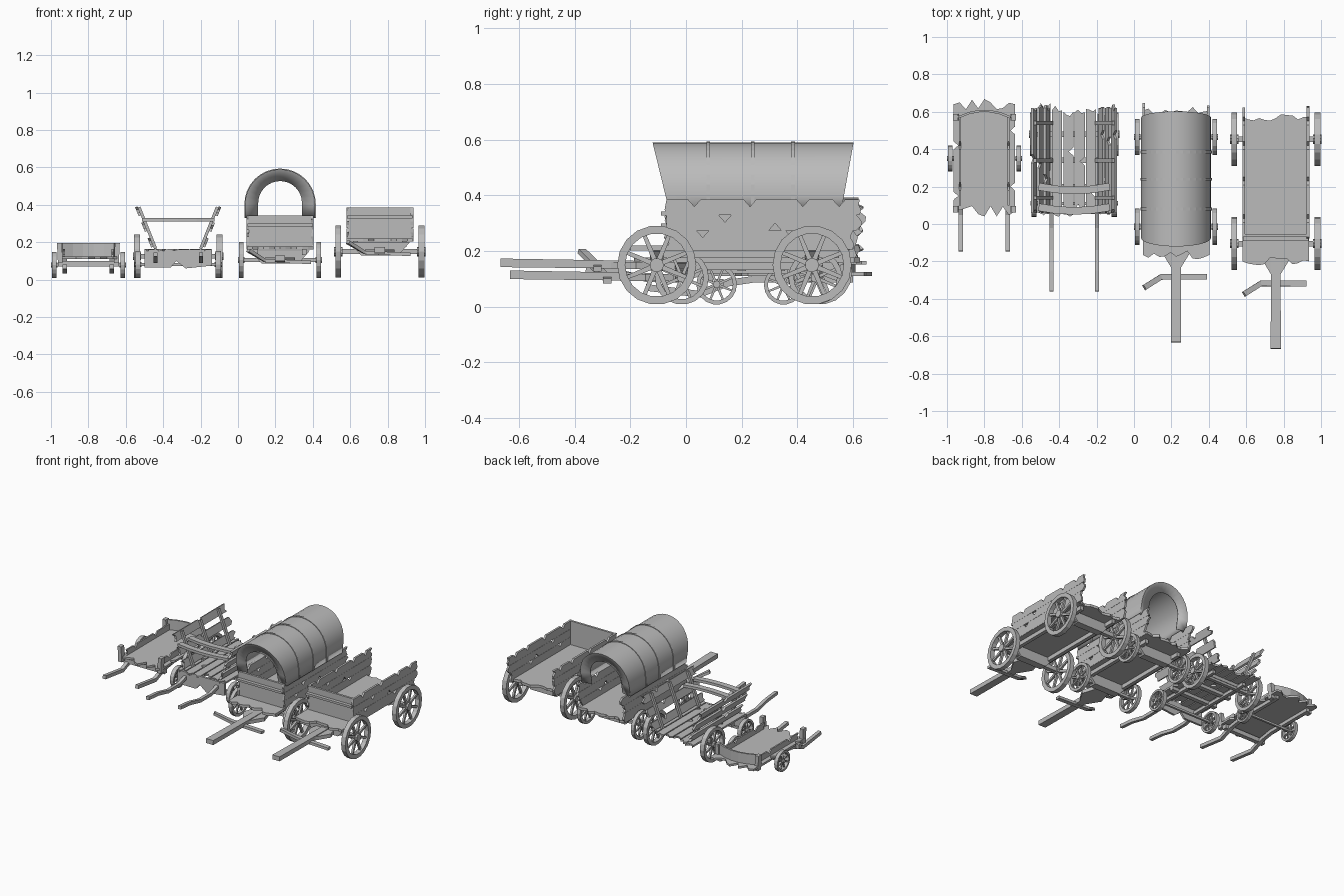
import bpy, bmesh, math, random
from mathutils import Vector

random.seed(4)
if "Cube" in bpy.data.objects:
    bpy.data.objects.remove(bpy.data.objects["Cube"])

mat = bpy.data.materials.new("weathered grey wood")
mat.use_nodes = True
GREY = (0.5, 0.5, 0.5, 1)
mat.diffuse_color = GREY
mat.node_tree.nodes["Principled BSDF"].inputs["Base Color"].default_value = GREY
X, Y, Z = Vector((1, 0, 0)), Vector((0, 1, 0)), Vector((0, 0, 1))


def finish(name, bm):
    bmesh.ops.recalc_face_normals(bm, faces=bm.faces)
    me = bpy.data.meshes.new(name)
    bm.to_mesh(me)
    bm.free()
    me.materials.append(mat)
    ob = bpy.data.objects.new(name, me)
    bpy.context.collection.objects.link(ob)
    return ob


def loft(bm, sections, ring=True, loop=False, caps=True):
    rows = [[bm.verts.new(p) for p in s] for s in sections]
    n = len(rows[0])
    for i in range(len(rows) if loop else len(rows) - 1):
        a, b = rows[i], rows[(i + 1) % len(rows)]
        for j in range(n if ring else n - 1):
            k = (j + 1) % n
            bm.faces.new((a[j], a[k], b[k], b[j]))
    if caps and not loop:
        bm.faces.new(rows[0])
        bm.faces.new(rows[-1])


def add_beam(bm, path, w, h, taper=1.0):
    # rectangular section swept along a path
    path = [Vector(p) for p in path]
    secs = []
    for i, p in enumerate(path):
        t = (path[min(i + 1, len(path) - 1)] - path[max(i - 1, 0)]).normalized()
        side = X if abs(t.z) > 0.95 else t.cross(Z).normalized()
        up = side.cross(t)
        s = 1 + (taper - 1) * i / (len(path) - 1)
        secs.append([p + side * w * s * a / 2 + up * h * s * b / 2
                     for a, b in ((-1, -1), (1, -1), (1, 1), (-1, 1))])
    loft(bm, secs)


def beam(name, path, w, h, taper=1.0):
    bm = bmesh.new()
    add_beam(bm, path, w, h, taper)
    return finish(name, bm)


def plate(name, pts, origin, u, v, t):
    # flat polygon in the u, v plane with thickness t
    bm = bmesh.new()
    o, n = Vector(origin), u.cross(v).normalized() * t / 2
    loft(bm, [[o + u * a + v * b + n * s for a, b in pts] for s in (-1, 1)])
    return finish(name, bm)


def board(u0, u1, v0, v1, top=(), low=(), rag0=0.0, rag1=0.0, steps=3):
    # plank outline with triangular chips in its edges and ragged ends
    def edge(chips, v, d):
        return [q for c in chips for q in ((c - 0.022, v), (c, v + d), (c + 0.022, v))]

    def end(u, rag):
        vs = [v0 + (v1 - v0) * i / steps for i in range(1, steps)]
        return [(u + random.uniform(-rag, rag), b) for b in vs] if rag else []
    return ([(u0, v0)] + edge(low, v0, 0.025) + [(u1, v0)] + end(u1, rag1) + [(u1, v1)]
            + edge(top, v1, -0.025)[::-1] + [(u0, v1)] + end(u0, rag0)[::-1])


def wheel(name, x, y, r, w, spokes=8, sides=18):
    bm = bmesh.new()

    def at(a, rad, dx):
        return Vector((x + dx, y + rad * math.cos(a), r + 0.008 + rad * math.sin(a)))
    angs = [math.tau * i / sides for i in range(sides)]
    loft(bm, [[at(a, q, d) for q, d in ((r, -w / 2), (r, w / 2), (r * 0.8, w / 2), (r * 0.8, -w / 2))]
              for a in angs], loop=True)
    loft(bm, [[at(a, r * 0.18, d) for a in angs[::2]] for d in (-w * 0.7, w * 0.7)])
    for i in range(spokes):
        a = math.tau * (i + 0.5) / spokes
        add_beam(bm, [at(a, r * 0.1, 0), at(a, r * 0.84, 0)], w * 0.5, r * 0.13, 0.75)
    return finish(name, bm)


def axle(tag, cx, half, y, r, w):
    for s, side in ((-1, "right"), (1, "left")):
        wheel(f"{tag}_{side}_wheel", cx + s * half, y, r, w)
    beam(f"{tag}_axle", [(cx - half, y, r + 0.008), (cx + half, y, r + 0.008)], r * 0.2, r * 0.2)


def big_wagon(tag, cx, dz, r, wheel_ys, half, w, dy):
    # floor with splintered ends
    plate(tag + "_floor", [(b, a) for a, b in board(-0.2, 0.57, -0.178, 0.178, rag0=0.025, rag1=0.02, steps=12)],
          (cx, dy, 0.212 + dz), X, Y, 0.018)
    # three chipped planks on each side
    rows = (((0.205, 0.274), (0.06, 0.38), ()),
            ((0.275, 0.329), (0.14,), (0.32,)),
            ((0.33, 0.385), (0.03, 0.23, 0.42, 0.55), ()))
    for s, side in ((-1, "right"), (1, "left")):
        for i, ((z0, z1), top, low) in enumerate(rows):
            plate(f"{tag}_{side}_plank_{i}", board(-0.07, 0.6 + 0.012 * i, z0, z1, top, low, 0.01, 0.025),
                  (cx + s * 0.172, 0, dz), Y, Z, 0.014)
    # front wall, its rail, bolsters, axles and underframe
    plate(tag + "_front_wall", board(-0.17, 0.17, 0.21, 0.385), (cx, -0.06, dz), X, Z, 0.015)
    beam(tag + "_front_rail", [(cx - 0.175, -0.075, 0.335 + dz), (cx + 0.175, -0.075, 0.335 + dz)], 0.03, 0.015)
    for y in wheel_ys:
        plate(tag + "_bolster", [(-0.16, 0.2), (-0.1, 0.13), (0.1, 0.13), (0.16, 0.2)], (cx, y, dz), X, Z, 0.05)
        axle(tag, cx, half, y, r, w)
    for s in (-1, 1):
        beam(tag + "_frame_rail", [(cx + s * 0.13, -0.12, 0.19 + dz), (cx + s * 0.13, 0.55, 0.19 + dz)], 0.025, 0.03)
    # draw pole with its fork and broken crossbar
    tip = -0.667 + dy
    beam(tag + "_draw_pole", [(cx, -0.1, 0.15 + dz), (cx, tip, 0.158 + dz)], 0.05, 0.028, 1.1)
    plate(tag + "_pole_fork", [(-0.08, -0.18), (-0.025, -0.27), (0.025, -0.27), (0.08, -0.18), (0.05, -0.08), (-0.05, -0.08)],
          (cx, dy, 0.148 + dz), X, Y, 0.025)
    beam(tag + "_crossbar", [(cx + 0.165, -0.318 + dy, 0.135 + dz), (cx - 0.08, -0.318 + dy, 0.145 + dz),
                             (cx - 0.17, -0.375 + dy, 0.2 + dz)], 0.03, 0.018)


big_wagon("open_wagon", 0.758, 0.0, 0.142, (-0.105, 0.453), 0.222, 0.032, 0.0)
CX = 0.225
big_wagon("covered_wagon", CX, -0.043, 0.097, (-0.015, 0.465), 0.207, 0.025, 0.035)


# canvas cover with flared ends drawn in to a smaller opening
def arch(rad, zc, y_at):
    pts = [(-rad, 0.33)] + [(-rad * math.cos(math.pi * i / 16), zc + rad * math.sin(math.pi * i / 16))
                            for i in range(17)] + [(rad, 0.33)]
    return [(CX + a, y_at(z), z) for a, z in pts]


def front(z):
    return -0.07 - 0.05 * (z - 0.385) / 0.205


def back(z):
    return 0.565 + 0.037 * (z - 0.385) / 0.205


bm = bmesh.new()
loft(bm, [arch(0.117, 0.41, lambda z: front(z) + 0.012), arch(0.187, 0.403, front),
          arch(0.187, 0.403, back), arch(0.117, 0.41, lambda z: back(z) - 0.012)], ring=False, caps=False)
cover = finish("canvas_cover", bm)
cover.modifiers.new("thickness", "SOLIDIFY").thickness = 0.006
bpy.context.view_layer.objects.active = cover
cover.select_set(True)
bpy.ops.object.shade_smooth_by_angle(angle=math.radians(30))
for y in (0.08, 0.24, 0.385):
    bm = bmesh.new()
    loft(bm, [arch(0.186, 0.403, lambda z: y - 0.007), arch(0.191, 0.403, lambda z: y - 0.007),
              arch(0.191, 0.403, lambda z: y + 0.007), arch(0.186, 0.403, lambda z: y + 0.007)],
         ring=False, loop=True)
    finish("cover_hoop", bm)

# hay cart: separate floor planks with ragged ends
HX = -0.32
for i in range(6):
    x0 = -0.18 + i * 0.061
    ends = (random.uniform(0.05, 0.08), random.uniform(0.59, 0.65))
    pts = board(ends[0], ends[1], x0, x0 + 0.054, (random.uniform(0.15, 0.5),), (), 0.025, 0.025)
    plate("hay_cart_floor_plank", [(b, a) for a, b in pts], (HX, 0, 0.158), X, Y, 0.012)
plate("hay_cart_front_board", [(-0.18, 0.16), (-0.18, 0.065), (-0.04, 0.065), (-0.01, 0.1), (0.04, 0.06), (0.18, 0.075), (0.18, 0.16)],
      (HX, 0.06, 0), X, Z, 0.015)
for y in (0.2, 0.34, 0.48):
    beam("hay_cart_cross_member", [(HX - 0.18, y, 0.14), (HX + 0.18, y, 0.14)], 0.03, 0.022)
axle("hay_cart_front", HX, 0.215, 0.11, 0.073, 0.028)
axle("hay_cart_rear", HX, 0.22, 0.48, 0.117, 0.032)
# leaning side racks with shafts below
for s in (-1, 1):
    lean = Vector((s * 0.4, 0, 1)).normalized()
    foot = Vector((HX + s * 0.12, 0, 0.165))
    for y in (0.14, 0.34, 0.54):
        beam("hay_cart_rack_post", [foot + Y * y, foot + Y * y + lean * 0.24], 0.02, 0.016)
    for v in (0.01, 0.1, 0.19):
        plate("hay_cart_rack_rail", board(0.06, 0.62, v, v + 0.052, (random.uniform(0.2, 0.5),), (), 0.02, 0.02),
              foot + X * s * 0.014, Y, lean, 0.014)
    beam("hay_cart_shaft", [(HX + s * 0.122, y, z) for y, z in
                            ((0.55, 0.13), (0.08, 0.13), (-0.02, 0.1), (-0.14, 0.1), (-0.25, 0.125), (-0.36, 0.135))], 0.022, 0.022)
for y in (0.09, 0.2):
    bow = [(HX + 0.19 * t, y - 0.02 * (1 - t * t), 0.32) for t in (-1, -0.5, 0, 0.5, 1)]
    beam("hay_cart_cross_rail", bow, 0.04, 0.018)

# low hand cart: splintered floor, rim boards, corner posts and curved tail board
AX = -0.8
plate("hand_cart_floor", [(b, a) for a, b in board(0.07, 0.64, -0.165, 0.165, (0.2, 0.5), (0.15, 0.42), 0.03, 0.03, 10)],
      (AX, 0, 0.118), X, Y, 0.014)
axle("hand_cart", AX, 0.183, 0.35, 0.07, 0.025)
beam("hand_cart_front_beam", [(AX - 0.16, 0.12, 0.085), (AX + 0.16, 0.12, 0.085)], 0.03, 0.03)
for s in (-1, 1):
    plate("hand_cart_side_board", board(0.1, 0.58, 0.12, 0.165, (0.2, 0.42), (), 0.02, 0.0),
          (AX + s * 0.13, 0, 0), Y, Z, 0.01)
    for y in (0.08, 0.57):
        beam("hand_cart_corner_post", [(AX + s * 0.15, y, 0.09), (AX + s * 0.155, y, 0.195)], 0.026, 0.035)
    beam("hand_cart_handle", [(AX + s * 0.125, y, z) for y, z in
                              ((0.6, 0.1), (0.25, 0.1), (0.15, 0.085), (0.05, 0.045), (-0.145, 0.07))], 0.024, 0.024)
bow = [(AX + 0.14 * t, 0.57 + 0.035 * (1 - t * t), 0.16) for t in (-1, -0.6, -0.2, 0.2, 0.6, 1)]
beam("hand_cart_tail_board", bow, 0.012, 0.07)
